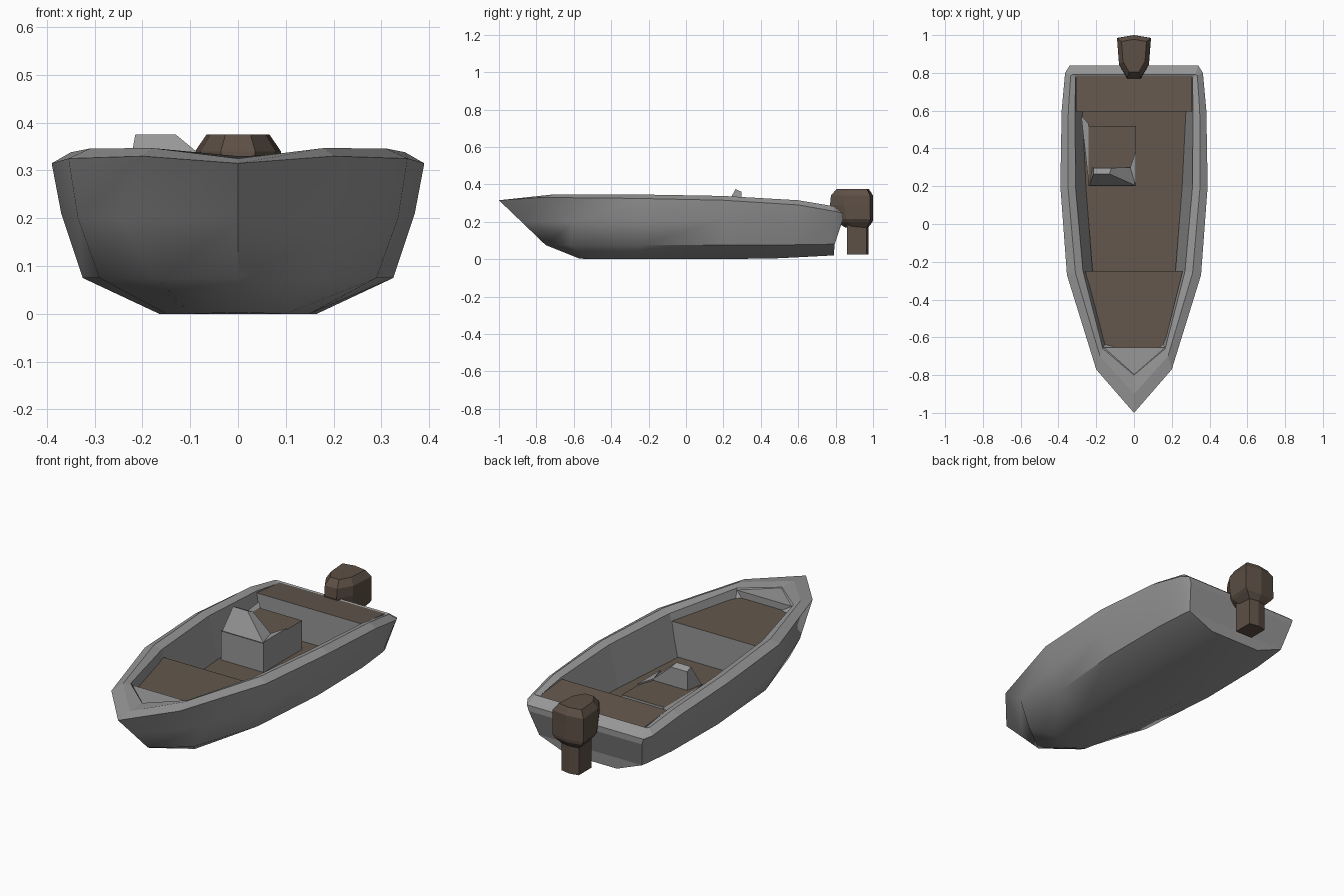
import bpy, bmesh

if "Cube" in bpy.data.objects:
    bpy.data.objects.remove(bpy.data.objects["Cube"])


def material(name, rgb):
    m = bpy.data.materials.new(name)
    m.use_nodes = True
    m.diffuse_color = (*rgb, 1)
    bsdf = m.node_tree.nodes["Principled BSDF"]
    bsdf.inputs["Base Color"].default_value = (*rgb, 1)
    bsdf.inputs["Roughness"].default_value = 0.8
    return m


GREY = material("hull grey", (0.31, 0.31, 0.31))
BROWN = material("deck brown", (0.125, 0.095, 0.074))
DARK = material("motor brown", (0.11, 0.079, 0.06))


def loft(name, rings, mat, top=None, mirrored_caps=False):
    """Skin closed rings; top is an optional colour for upward faces."""
    bm = bmesh.new()
    vs = [[bm.verts.new(p) for p in ring] for ring in rings]
    n = len(rings[0])
    for a, b in zip(vs, vs[1:]):
        for i in range(n):
            j = (i + 1) % n
            bm.faces.new((a[i], a[j], b[j], b[i]))
    if mirrored_caps:
        # close the last ring with strips across the width
        end = vs[-1]
        for i in range(n // 2 - 1):
            bm.faces.new((end[i], end[i + 1], end[n - 2 - i], end[n - 1 - i]))
    else:
        bm.faces.new(vs[0])
        bm.faces.new(vs[-1])
    bmesh.ops.remove_doubles(bm, verts=bm.verts, dist=0.0005)
    bmesh.ops.dissolve_degenerate(bm, edges=bm.edges, dist=0.0005)
    bmesh.ops.recalc_face_normals(bm, faces=bm.faces)
    if mirrored_caps:
        # smooth outer skin, flat rim, lining and transom
        for f in bm.faces:
            f.smooth = f.normal.z < 0 and f.normal.y < 0.5
        for e in bm.edges:
            e.smooth = e.calc_face_angle(0) < 0.7
    me = bpy.data.meshes.new(name)
    me.materials.append(mat)
    if top:
        me.materials.append(top)
        for f in bm.faces:
            f.material_index = int(f.normal.z > 0.9)
    bm.to_mesh(me)
    bm.free()
    ob = bpy.data.objects.new(name, me)
    bpy.context.collection.objects.link(ob)
    return ob


def prism(name, outline, z0, z1, mat=GREY, top=None):
    return loft(name, [[(x, y, z) for x, y in outline] for z in (z0, z1)], mat, top)


def strip(points):
    """Ring symmetric in x from (half width, y[, z]) points."""
    return points + [(-p[0], *p[1:]) for p in reversed(points)]


# Hull: each station runs keel, chine, side, rim, ridge, inner lip, lining foot
stations = [
    [(0, -.57, .003), (0, -.75, .075), (0, -.88, .2), (0, -1, .315),
     (0, -.9, .325), (0, -.8, .33), (0, -.62, .2)],
    [(.1, -.5, 0), (.17, -.62, .075), (.245, -.6, .2), (.2, -.77, .33),
     (.18, -.7, .347), (.165, -.66, .335), (.12, -.56, .15)],
    [(.15, -.25, 0), (.29, -.25, .075), (.335, -.26, .2), (.355, -.27, .325),
     (.31, -.26, .346), (.27, -.25, .33), (.22, -.25, .09)],
    [(.165, .2, 0), (.325, .2, .075), (.37, .2, .21), (.39, .2, .315),
     (.35, .2, .338), (.31, .2, .325), (.25, .2, .09)],
    [(.165, .5, .005), (.322, .58, .077), (.365, .6, .2), (.383, .6, .29),
     (.348, .6, .315), (.312, .6, .303), (.27, .6, .09)],
    [(.155, .75, .018), (.305, .77, .08), (.345, .79, .2), (.365, .8, .255),
     (.335, .785, .284), (.31, .77, .277), (.285, .77, .09)],
    [(.15, .79, .02), (.3, .795, .08), (.33, .84, .215), (.34, .84, .245),
     (.325, .792, .283), (.308, .78, .277), (.285, .78, .09)],
]
loft("hull", [strip(s) for s in stations], GREY, mirrored_caps=True)

# Decks and bench
prism("cockpit_floor", strip([(.22, -.25), (.255, .2), (.275, .6)]), .09, .112, BROWN)
loft("bow_deck", [
    strip([(.1, -.54, .09), (.225, -.25, .09)]),
    strip([(.155, -.662, .292), (.258, -.25, .292)]),
], GREY, BROWN)
loft("stern_bench", [
    strip([(.275, .595, .09), (.29, .785, .09)]),
    strip([(.307, .595, .296), (.307, .785, .279)]),
], GREY, BROWN)
prism("bow_cover", [(0, -.8), (.17, -.655), (-.17, -.655)], .28, .327)

# Steering console with windscreen, side wing and ledge
prism("console", [(-.24, .2), (.01, .2), (.01, .52), (-.24, .52)], .1, .264, GREY, BROWN)
loft("windscreen", [
    [(-.235, .205, .264), (.005, .205, .264), (-.01, .3, .264), (-.22, .3, .264)],
    [(-.215, .265, .375), (-.13, .265, .375), (-.12, .297, .36), (-.215, .297, .36)],
], GREY)
prism("console_wing", [(-.02, .3), (.01, .2), (.01, .39)], .26, .272)
prism("side_ledge", [(-.28, .575), (-.24, .53), (-.24, .22)], .256, .264)


# Outboard motor: one plan shape, resized at each height
def motor_ring(z, wide, front, back):
    plan = [(.4, 0), (.88, .32), (1, .93), (0, 1)]
    right = [(wide * u, front + (back - front) * v, z) for u, v in plan]
    return right + [(-x, y, h) for x, y, h in reversed(right[:-1])]


loft("motor_cowl", [motor_ring(*r) for r in (
    (.17, .052, .85, .975), (.2, .08, .8, .998), (.215, .09, .79, 1), (.29, .09, .77, 1),
    (.34, .09, .775, 1), (.375, .066, .805, .978))], DARK)
leg = [(-.05, .86), (.05, .86), (.05, .965), (0, .975), (-.05, .965)]
prism("motor_leg", leg, .025, .19, DARK)
